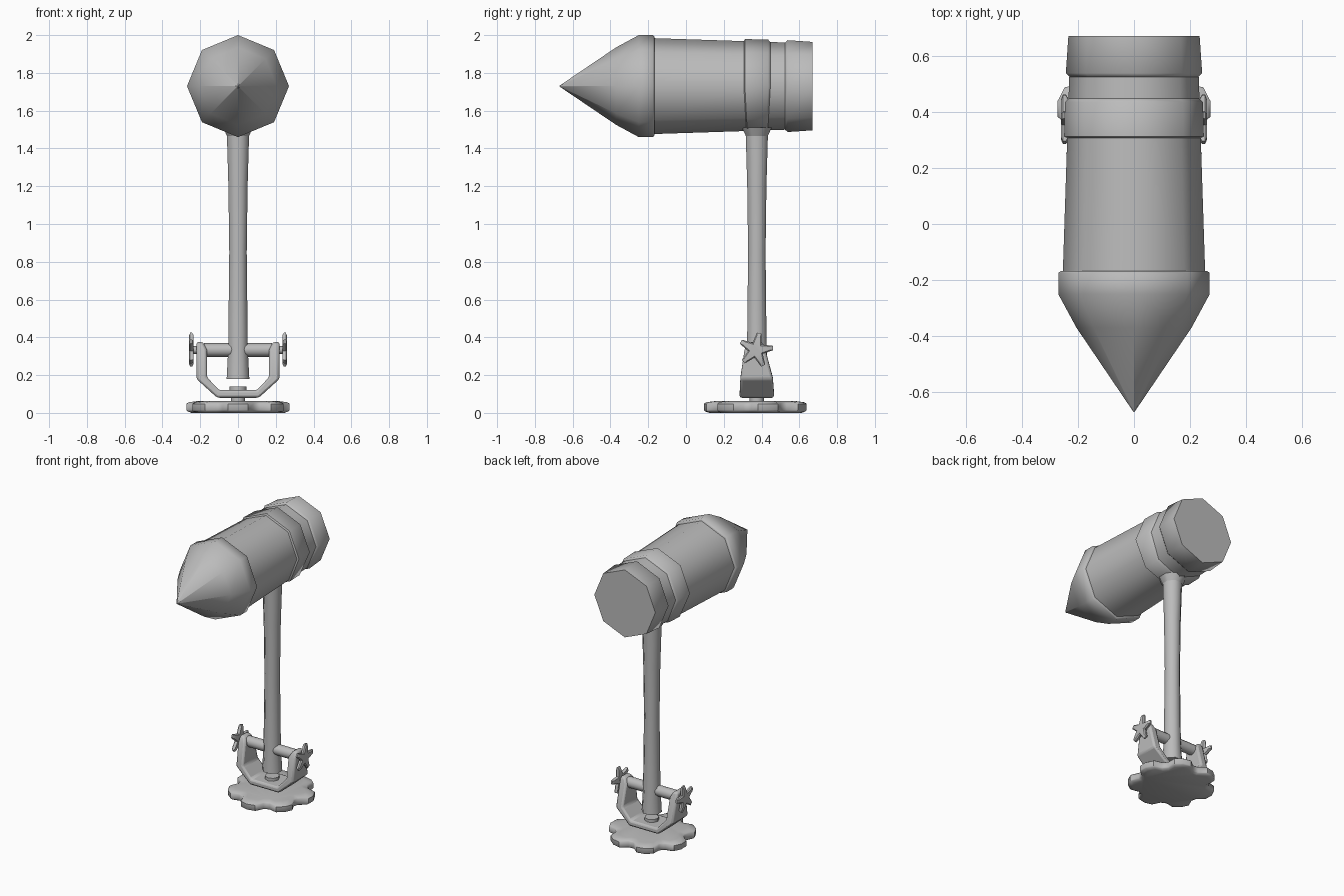
import bpy, bmesh
from math import sin, cos, pi, radians
from mathutils import Vector

cube = bpy.data.objects.get("Cube")
if cube:
    bpy.data.objects.remove(cube)

grey = bpy.data.materials.new("plain grey")
grey.use_nodes = True
colour = (0.5, 0.5, 0.5, 1)
grey.diffuse_color = colour
grey.node_tree.nodes["Principled BSDF"].inputs["Base Color"].default_value = colour

CY = 0.375           # handle axis
HEAD_Z = 1.73        # head axis


def loft(name, rings, smooth=50, cap=True, bevel=0):
    """Join equal-sized point loops into one closed solid."""
    bm = bmesh.new()
    loops = [[bm.verts.new(p) for p in ring] for ring in rings]
    n = len(loops[0])
    for a, b in zip(loops, loops[1:]):
        for i in range(n):
            j = (i + 1) % n
            bm.faces.new((a[i], a[j], b[j], b[i]))
    if cap:
        bm.faces.new(loops[0])
        bm.faces.new(loops[-1])
    bmesh.ops.remove_doubles(bm, verts=bm.verts, dist=0.0005)
    bmesh.ops.recalc_face_normals(bm, faces=bm.faces)
    mesh = bpy.data.meshes.new(name)
    bm.to_mesh(mesh)
    bm.free()
    mesh.materials.append(grey)
    obj = bpy.data.objects.new(name, mesh)
    bpy.context.collection.objects.link(obj)
    bpy.ops.object.select_all(action='DESELECT')
    bpy.context.view_layer.objects.active = obj
    obj.select_set(True)
    if bevel:
        mod = obj.modifiers.new("soft edges", 'BEVEL')
        mod.width = bevel
        mod.segments = 2
    bpy.ops.object.shade_smooth_by_angle(angle=radians(smooth))
    return obj


def ring(centre, radius, axis, sides=8, turn=0.0):
    """Regular polygon around the given axis."""
    pts = []
    for i in range(sides):
        a = 2 * pi * i / sides + turn
        u, v = radius * cos(a), radius * sin(a)
        off = {'X': (0, u, v), 'Y': (u, 0, v), 'Z': (u, v, 0)}[axis]
        pts.append(Vector(centre) + Vector(off))
    return pts


def turned_head(name, profile):
    return loft(name, [ring((0, y, HEAD_Z), r, 'Y') for y, r in profile])


# Head: pointed nose, tapering barrel, rear cap
turned_head("nose_cone", [(-0.67, 0.002), (-0.37, 0.205), (-0.25, 0.27),
                          (-0.175, 0.27), (-0.168, 0.262), (-0.168, 0.2)])
turned_head("barrel", [(-0.18, 0.254), (0.31, 0.238), (0.55, 0.23)])
turned_head("rear_cap", [(0.522, 0.2), (0.522, 0.228), (0.538, 0.243), (0.67, 0.234)])

# Clamp band: narrows on its lower half towards the handle
band = []
for y, r in ((0.305, 0.236), (0.312, 0.249), (0.435, 0.246), (0.45, 0.23)):
    pts = ring((0, y, HEAD_Z), r, 'Y')
    for p in pts:
        drop = max(0, HEAD_Z - p.z) / 0.25
        p.y += (CY - p.y) * 0.2 * drop
    band.append(pts)
loft("clamp_band", band)

# Handle: eight-sided shaft with a slight waist
shaft = [(0.18, 0.065), (0.34, 0.056), (0.85, 0.05), (1.2, 0.055), (1.52, 0.065)]
handle = loft("handle", [ring((0, CY, z), r, 'Z', 8, pi / 8) for z, r in shaft])
neck = [(1.46, 0.06), (1.51, 0.085)]
loft("handle_neck", [ring((0, CY, z), r, 'Z', 8, pi / 8) for z, r in neck])

# Yoke: U-shaped bracket; outer x, outer z, inner x, inner z, front y, back y
half = [(0.22, 0.375, 0.185, 0.375, 0.335, 0.405),
        (0.22, 0.335, 0.165, 0.335, 0.31, 0.42),
        (0.22, 0.18, 0.165, 0.19, 0.288, 0.46),
        (0.11, 0.08, 0.10, 0.12, 0.284, 0.466)]


def yoke_section(s, xo, zo, xi, zi, y0, y1):
    return [(s * xo, y0, zo), (s * xo, y1, zo), (s * xi, y1, zi), (s * xi, y0, zi)]


sections = [yoke_section(-1, *h) for h in half] + [yoke_section(1, *h) for h in half[::-1]]
loft("yoke", sections, smooth=40, bevel=0.012)

# Axle through the handle, with pins and star knobs outside the yoke
AXLE_Z = 0.333
loft("axle", [ring((x, CY - 0.005, AXLE_Z), 0.036, 'X', 12) for x in (-0.18, 0.18)])
for s, side in ((1, "left"), (-1, "right")):
    centre_y = CY - 0.005
    loft(side + "_pin", [ring((s * x, centre_y, AXLE_Z), 0.02, 'X') for x in (0.2, 0.25)])
    star = []
    for x, tip, dip in ((0.236, 0.08, 0.035), (0.243, 0.092, 0.042),
                        (0.253, 0.092, 0.042), (0.26, 0.075, 0.033)):
        pts = []
        for k in range(5):
            mid = radians(72 * k + 7)
            for da, r in ((-0.13, tip), (0.13, tip), (pi / 5, dip)):
                a = mid + da
                pts.append((s * x, centre_y + r * cos(a), AXLE_Z + r * sin(a)))
        star.append(pts)
    loft(side + "_star_knob", star, smooth=40)

# Base: lobed wheel with softened rims
base = []
for z, scale in ((0.0, 0.9), (0.008, 0.98), (0.015, 1), (0.048, 1), (0.056, 0.96), (0.062, 0.8)):
    pts = []
    for k in range(7):
        mid = 2 * pi * k / 7 - pi / 2
        for da, r in ((-0.2, 0.272), (0, 0.28), (0.2, 0.272), (0.36, 0.228), (0.54, 0.228)):
            a = mid + da
            pts.append((scale * r * cos(a), CY + scale * r * sin(a), z))
    base.append(pts)
loft("base_wheel", base, smooth=40)

# Hub bolt joining base and yoke
loft("hub_bolt", [ring((0, CY, z), 0.038, 'Z', 12) for z in (0.05, 0.12)])
loft("hub_nut", [ring((0, CY, z), 0.046, 'Z', 8) for z in (0.11, 0.14)])
